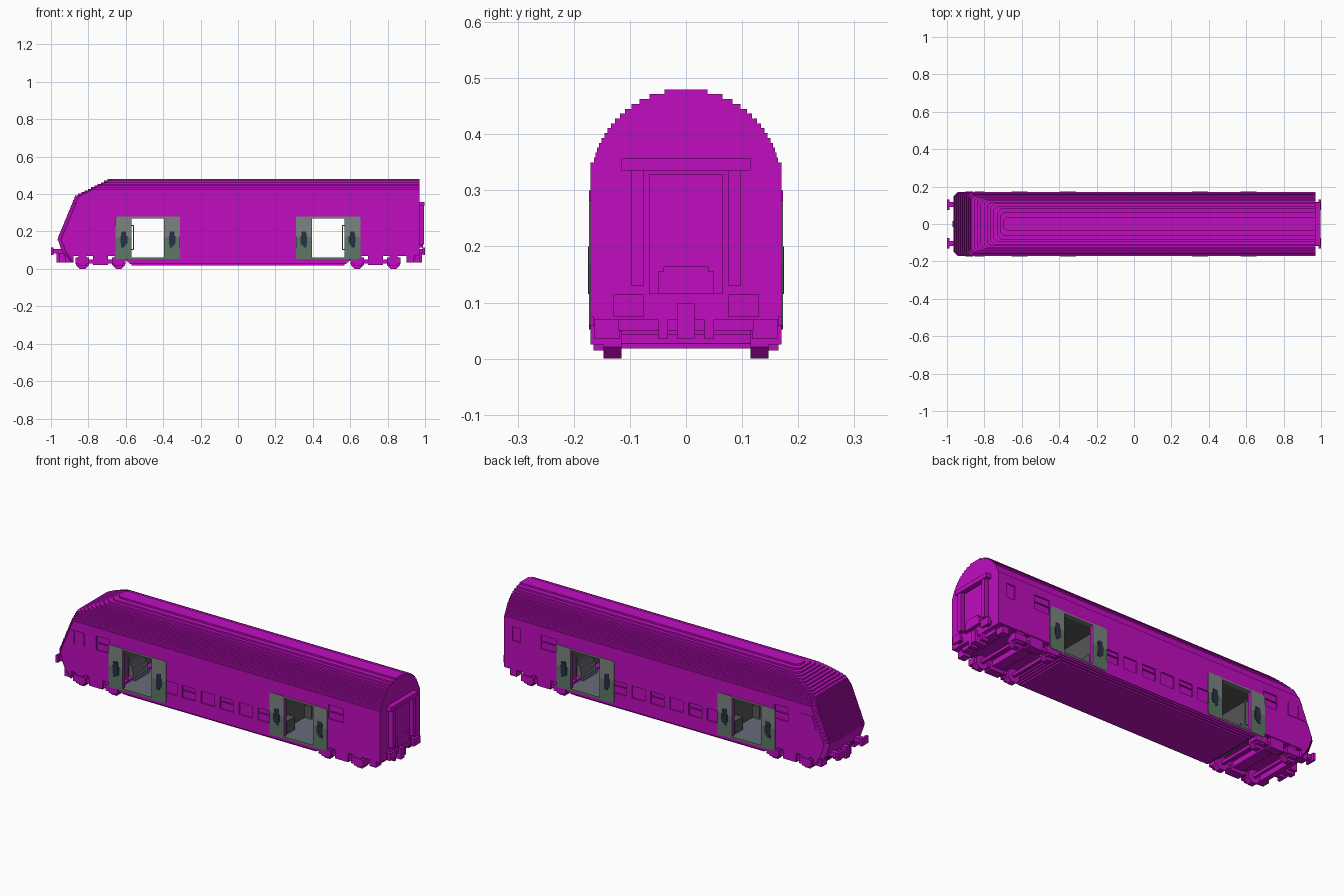
import bpy, bmesh, math
from mathutils import Matrix, Vector

if "Cube" in bpy.data.objects:
    bpy.data.objects.remove(bpy.data.objects["Cube"])


def material(name, r, g, b):
    m = bpy.data.materials.new(name)
    m.use_nodes = True
    m.diffuse_color = (r, g, b, 1)
    m.node_tree.nodes["Principled BSDF"].inputs["Base Color"].default_value = (r, g, b, 1)
    return m


MAGENTA = material("magenta paint", 0.53, 0.004, 0.53)
GREY = material("door grey", 0.2, 0.23, 0.215)
GREEN = material("door green", 0.11, 0.19, 0.13)
NAVY = material("dark glass", 0.022, 0.028, 0.06)
SLATE = material("slate floor", 0.14, 0.15, 0.19)
DARK = material("dark grey lining", 0.09, 0.095, 0.095)


def finish(name, bm, mat):
    bmesh.ops.recalc_face_normals(bm, faces=bm.faces)
    me = bpy.data.meshes.new(name)
    bm.to_mesh(me)
    bm.free()
    ob = bpy.data.objects.new(name, me)
    me.materials.append(mat)
    bpy.context.collection.objects.link(ob)
    return ob


def box(bm, x0, x1, y0, y1, z0, z1):
    centre = Vector((x0 + x1, y0 + y1, z0 + z1)) / 2
    size = Matrix.Diagonal((abs(x1 - x0), abs(y1 - y0), abs(z1 - z0), 1))
    bmesh.ops.create_cube(bm, size=1, matrix=Matrix.Translation(centre) @ size)


def both(bm, x0, x1, y0, y1, z0, z1):
    """Box repeated on each side of the centre line."""
    for s in (-1, 1):
        box(bm, x0, x1, s * y0, s * y1, z0, z1)


def prism(bm, points, offset):
    face = bm.faces.new([bm.verts.new(p) for p in points])
    new = bmesh.ops.extrude_face_region(bm, geom=[face])["geom"]
    bmesh.ops.translate(bm, vec=offset, verts=[v for v in new if isinstance(v, bmesh.types.BMVert)])


W = 0.17       # half width of the body
END = 0.97     # rear end of the body
CAB = -0.79    # rear of the solid cab
EAVES, TOP = 0.35, 0.48


# Stepped nose and roof, stacked in thin layers
def nose_x(z):
    curve = [(0.03, -0.9), (0.09, -0.94), (0.16, -0.965), (0.39, -0.87), (TOP, -0.69)]
    for (z0, x0), (z1, x1) in zip(curve, curve[1:]):
        if z <= z1:
            return x0 + (x1 - x0) * (z - z0) / (z1 - z0)
    return curve[-1][1]


def stack(name, z0, z1, count, back):
    bm = bmesh.new()
    h = (z1 - z0) / count
    for i in range(count):
        z = z0 + i * h
        mid = z + h / 2
        w = W if mid < EAVES else math.sqrt(W * W - (mid - 0.31) ** 2)
        w = max(w, 0.023)
        f, c = nose_x(mid), min(0.02, w / 2)
        prism(bm, [(back, -w, z), (back, w, z), (f + c, w, z), (f, w - c, z),
                   (f, c - w, z), (f + c, -w, z)], (0, 0, h))
    return finish(name, bm, MAGENTA)


stack("roof", EAVES, TOP, 15, END)
stack("cab_nose", 0.075, EAVES, 32, CAB)
stack("front_skirt", 0.035, 0.075, 5, -0.88)

# Side walls with door openings and recessed windows
lower = [(x, x + 0.08) for x in (-0.325, -0.215, -0.102, 0.012, 0.125, 0.238)]
upper = [(-0.73, -0.65), (0.66, 0.75)]
for s, side in ((-1, "right"), (1, "left")):
    bm = bmesh.new()
    outline = [(CAB, 0.075), (-0.6, 0.075), (-0.6, 0.05), (0.6, 0.05), (0.6, 0.075),
               (END, 0.075), (END, EAVES), (CAB, EAVES)]
    prism(bm, [(x, s * W, z) for x, z in outline], (0, -s * 0.02, 0))
    wall = finish(side + "_side_wall", bm, MAGENTA)

    bm = bmesh.new()
    inner, outer = s * (W - 0.007), s * (W + 0.02)
    for d in (-1, 1):
        box(bm, d * 0.395, d * 0.57, s * 0.1, s * 0.2, 0.06, 0.272)
    for i, (x0, x1) in enumerate(lower):
        if i % 2:
            box(bm, x0, x1, inner, outer, 0.11, 0.148)
            box(bm, x0, x1, inner, outer, 0.152, 0.175)
        else:
            box(bm, x0, x1, inner, outer, 0.11, 0.175)
    for x0, x1 in upper:
        box(bm, x0, x1, inner, outer, 0.23, 0.267)
        box(bm, x0, x1, inner, outer, 0.271, 0.305)
    if s > 0:
        box(bm, 0.87, 0.92, inner, outer, 0.23, 0.305)
    cutter = finish("window_cutter", bm, MAGENTA)
    cutter.hide_render = True
    mod = wall.modifiers.new("openings", "BOOLEAN")
    mod.operation, mod.solver, mod.object = "DIFFERENCE", "EXACT", cutter
    bpy.context.view_layer.objects.active = wall
    bpy.ops.object.modifier_apply(modifier=mod.name)
    bpy.data.objects.remove(cutter)

    # Cab side windows
    bm = bmesh.new()
    for pts in ([(-0.9, 0.23), (-0.86, 0.23), (-0.86, 0.3), (-0.875, 0.3)],
                [(-0.853, 0.23), (-0.8, 0.23), (-0.8, 0.3), (-0.853, 0.3)]):
        prism(bm, [(x, s * W, z) for x, z in pts], (0, s * 0.003, 0))
    finish(side + "_cab_windows", bm, MAGENTA)

# Floor, underfloor tub and rear end wall
bm = bmesh.new()
for d in (-1, 1):
    box(bm, d * 0.58, d * (END if d > 0 else 0.92), -W + 0.005, W - 0.005, 0.07, 0.08)
for i in range(4):
    z = 0.018 + i * 0.008
    x, y = 0.57 + i * 0.01, (0.145, 0.157, 0.165, W)[i]
    box(bm, -x, x, -y, y, z, z + 0.008)
box(bm, END - 0.02, END, -W, W, 0.075, EAVES)
finish("floor_and_end_wall", bm, MAGENTA)

# Rear gangway
bm = bmesh.new()
box(bm, END, 0.998, -0.115, 0.115, 0.335, 0.358)
both(bm, END, 0.995, 0.075, 0.098, 0.13, 0.336)
box(bm, END, 0.98, -0.066, 0.066, 0.115, 0.328)
box(bm, END, 0.99, -0.05, 0.05, 0.115, 0.155)
box(bm, END, 0.99, -0.04, 0.04, 0.155, 0.164)
finish("rear_gangway", bm, MAGENTA)

# Buffers and couplings
bm = bmesh.new()
for end, d in ((END, 1), (-0.955, -1)):
    tip = d * 1.0
    both(bm, end - d * 0.03, tip - d * 0.012, 0.09, 0.117, 0.082, 0.107)
    both(bm, tip - d * 0.013, tip, 0.075, 0.13, 0.075, 0.114)
    box(bm, end - d * 0.06, end + d * 0.015, -0.015, 0.015, 0.035, 0.098)
    both(bm, end - d * 0.04, end, 0.033, 0.05, 0.035, 0.09)
    both(bm, end - d * 0.07, end - d * 0.03, 0.118, 0.163, 0.035, 0.1)
box(bm, 0.9, 0.95, -0.12, 0.12, 0.05, 0.075)
finish("buffers_and_couplings", bm, MAGENTA)

# Bogies
for cx, name in ((-0.735, "front_bogie"), (0.735, "rear_bogie")):
    bm = bmesh.new()
    both(bm, cx - 0.13, cx + 0.13, 0.125, 0.158, 0.03, 0.05)
    both(bm, cx - 0.04, cx + 0.04, 0.12, 0.165, 0.022, 0.07)
    box(bm, cx - 0.03, cx + 0.03, -0.13, 0.13, 0.04, 0.072)
    for ax in (cx - 0.097, cx + 0.097):
        both(bm, ax - 0.036, ax + 0.036, 0.13, 0.17, 0.025, 0.06)
        both(bm, ax - 0.022, ax + 0.022, 0.13, 0.165, 0.015, 0.07)
        box(bm, ax - 0.008, ax + 0.008, -0.12, 0.12, 0.027, 0.043)
        for s in (-1, 1):
            place = Matrix.Translation((ax, s * 0.131, 0.035))
            turn = Matrix.Rotation(math.pi / 2, 4, "X") @ Matrix.Rotation(math.pi / 8, 4, "Z")
            bmesh.ops.create_cone(bm, cap_ends=True, segments=8, radius1=0.038,
                                  radius2=0.038, depth=0.032, matrix=place @ turn)
    finish(name, bm, MAGENTA)

# Entrance areas: open door leaves, glass, lining, steps and rails
for d, name in ((-1, "front"), (1, "rear")):
    grey, green, glass = bmesh.new(), bmesh.new(), bmesh.new()
    for s in (-1, 1):
        for x0, x1 in ((0.31, 0.396), (0.569, 0.655)):
            for bm, z0, z1, cut in ((green, 0.052, 0.17, 0), (grey, 0.17, 0.28, 1)):
                c = 0.008
                pts = ([(x0, z0), (x1, z0), (x1, z1 - c), (x1 - c, z1), (x0 + c, z1), (x0, z1 - c)]
                       if cut else
                       [(x0 + c, z0), (x1 - c, z0), (x1, z0 + c), (x1, z1), (x0, z1), (x0, z0 + c)])
                prism(bm, [(d * x, s * W, z) for x, z in pts], (0, s * 0.003, 0))
            m = (x0 + x1) / 2
            y0, y1 = s * W, s * (W + 0.005)
            box(glass, d * (m - 0.014), d * (m + 0.01), y0, y1, 0.125, 0.2)
            box(glass, d * (m - 0.02), d * (m + 0.016), y0, y1, 0.135, 0.175)
            box(glass, d * (m - 0.004), d * (m + 0.014), y0, y1, 0.115, 0.192)
        box(grey, d * 0.39, d * 0.575, s * 0.15, s * 0.172, 0.27, 0.279)
        box(green, d * 0.39, d * 0.575, s * 0.15, s * 0.172, 0.052, 0.062)
        # Grab rails beside the outer opening edge
        box(grey, d * 0.557, d * 0.562, s * 0.14, s * 0.145, 0.1, 0.235)
        for z in (0.1, 0.23):
            box(grey, d * 0.557, d * 0.59, s * 0.14, s * 0.145, z, z + 0.005)
    finish(name + "_door_uppers", grey, GREY)
    finish(name + "_door_lowers", green, GREEN)
    finish(name + "_door_glass", glass, NAVY)

    bm = bmesh.new()
    box(bm, d * 0.34, d * 0.62, -0.15, 0.15, 0.05, 0.061)
    for i in range(4):
        box(bm, d * (0.572 + i * 0.01), d * 0.62, -0.06, 0.06, 0.06, 0.085 + i * 0.025)
    finish(name + "_entrance_floor", bm, SLATE)

    bm = bmesh.new()
    box(bm, d * 0.34, d * 0.62, -0.15, 0.15, 0.272, 0.282)
    box(bm, d * 0.61, d * 0.62, -0.15, 0.15, 0.06, 0.28)
    box(bm, d * 0.34, d * 0.35, -0.15, 0.15, 0.06, 0.28)
    both(bm, d * 0.35, d * 0.39, 0.07, 0.14, 0.06, 0.13)
    finish(name + "_entrance_lining", bm, DARK)
